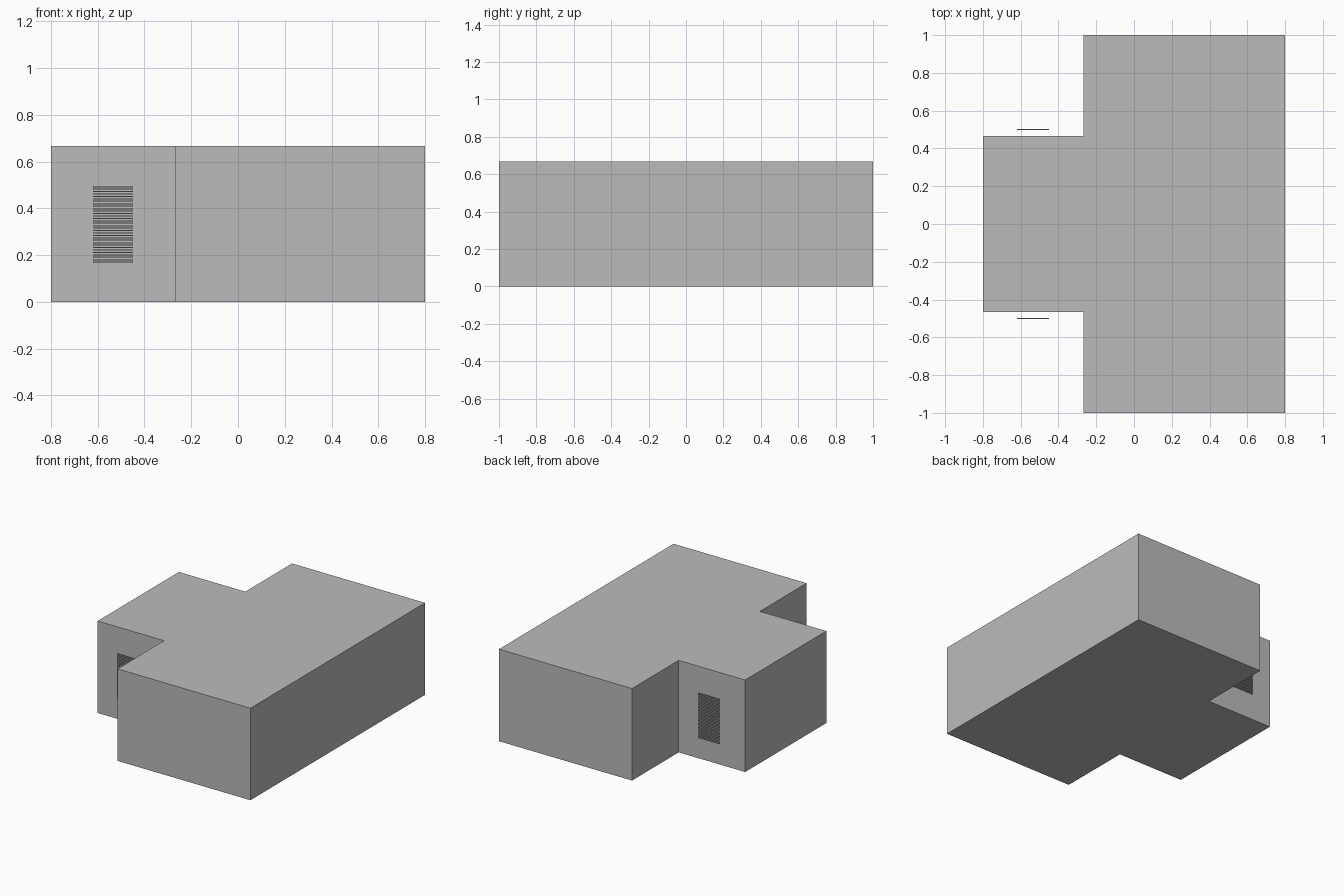
import bpy, bmesh

if "Cube" in bpy.data.objects:
    bpy.data.objects.remove(bpy.data.objects["Cube"])

def material(name, v):
    m = bpy.data.materials.new(name)
    m.diffuse_color = (v, v, v, 1)
    m.use_nodes = True
    m.node_tree.nodes["Principled BSDF"].inputs["Base Color"].default_value = m.diffuse_color
    return m

grey = material("plain grey", 0.5)

def add_object(name, bm):
    bmesh.ops.recalc_face_normals(bm, faces=bm.faces)
    me = bpy.data.meshes.new(name)
    bm.to_mesh(me)
    bm.free()
    me.materials.append(grey)
    ob = bpy.data.objects.new(name, me)
    bpy.context.collection.objects.link(ob)
    return ob

# T-shaped body, extruded from its floor plan
W, D, H = 0.8, 1.0, 0.667
STEP_X, STEP_Y = -0.267, 0.465
half = [(W, D), (STEP_X, D), (STEP_X, STEP_Y), (-W, STEP_Y)]
plan = half + [(x, -y) for x, y in reversed(half)]
bm = bmesh.new()
floor = bm.faces.new([bm.verts.new((x, y, 0)) for x, y in plan])
top = bmesh.ops.extrude_face_region(bm, geom=[floor])["geom"]
bmesh.ops.translate(bm, vec=(0, 0, H), verts=[g for g in top if isinstance(g, bmesh.types.BMVert)])
add_object("body", bm)

# Vent on each side of the narrow end: a stack of thin slats off the wall
X0, X1, Z0, Z1 = -0.62, -0.45, 0.165, 0.498
COUNT, DEPTH = 32, 0.006
pitch = (Z1 - Z0) / COUNT
for name, y in (("front_vent", -0.5), ("back_vent", 0.5)):
    bm = bmesh.new()
    for i in range(COUNT):
        verts = bmesh.ops.create_cube(bm, size=1)["verts"]
        bmesh.ops.scale(bm, vec=(X1 - X0, DEPTH, pitch * 0.5), verts=verts)
        bmesh.ops.translate(bm, vec=((X0 + X1) / 2, y, Z0 + (i + 0.5) * pitch), verts=verts)
    add_object(name, bm)
